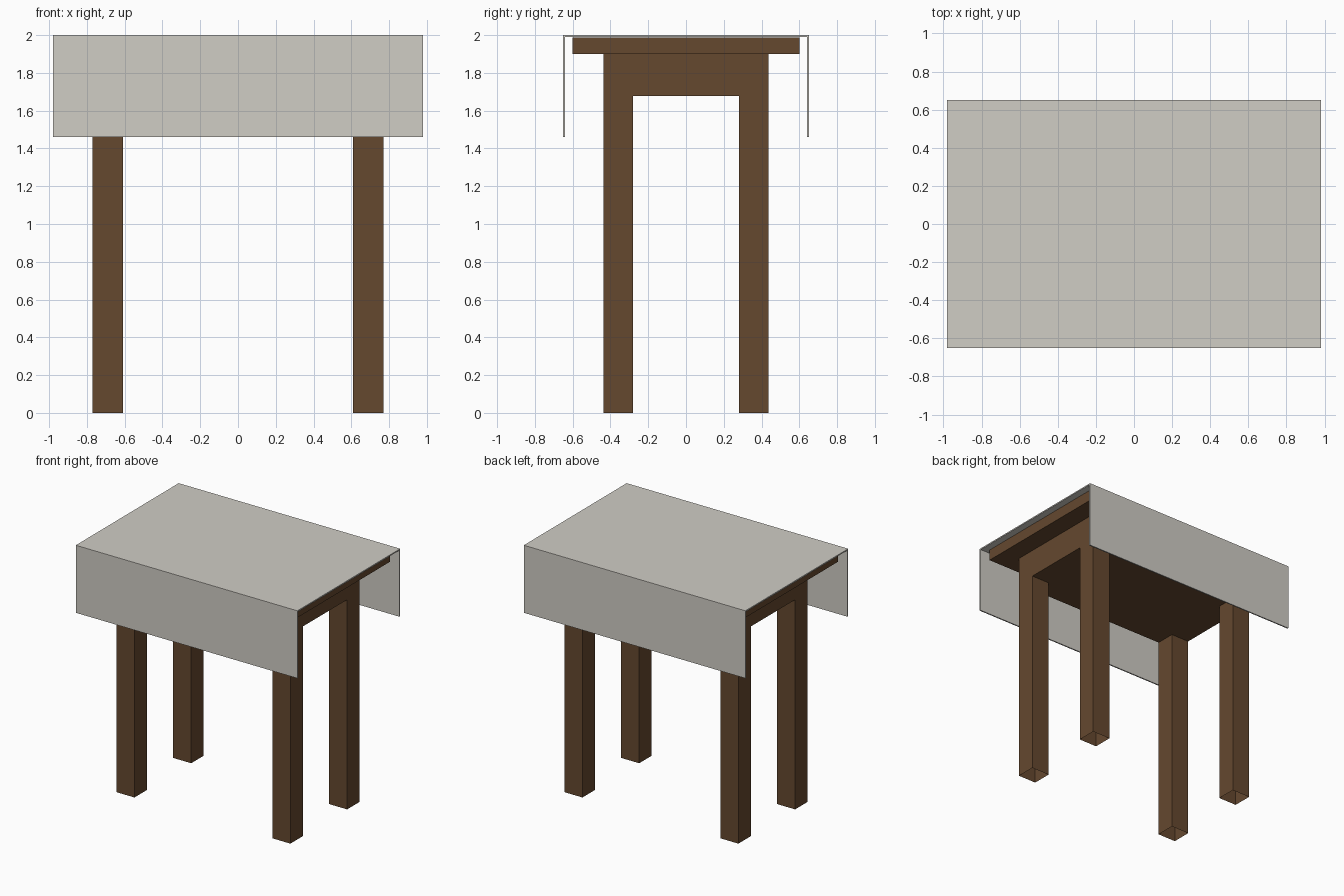
import bpy
import bmesh
from mathutils import Matrix, Vector

if "Cube" in bpy.data.objects:
    bpy.data.objects.remove(bpy.data.objects["Cube"])


def material(name, rgb):
    mat = bpy.data.materials.new(name)
    mat.diffuse_color = (*rgb, 1)
    mat.use_nodes = True
    mat.node_tree.nodes["Principled BSDF"].inputs["Base Color"].default_value = mat.diffuse_color
    return mat


wood = material("dark_wood", (0.13, 0.065, 0.028))
linen = material("linen", (0.63, 0.61, 0.56))


def finish(bm, name, mat):
    bmesh.ops.recalc_face_normals(bm, faces=bm.faces)
    mesh = bpy.data.meshes.new(name)
    bm.to_mesh(mesh)
    bm.free()
    mesh.materials.append(mat)
    obj = bpy.data.objects.new(name, mesh)
    bpy.context.collection.objects.link(obj)
    return obj


def box(name, lo, hi, mat, open_ends=False):
    lo, hi = Vector(lo), Vector(hi)
    bm = bmesh.new()
    bmesh.ops.create_cube(bm, size=1, matrix=Matrix.Translation((lo + hi) / 2)
                          @ Matrix.Diagonal((*(hi - lo), 1)))
    if open_ends:
        bm.normal_update()
        ends = [f for f in bm.faces if abs(f.normal.z) > 0.9]
        bmesh.ops.delete(bm, geom=ends, context='FACES_ONLY')
    return finish(bm, name, mat)


# Table top and the solid block under it
box("table_top", (-0.925, -0.6, 1.9), (0.925, 0.6, 1.988), wood)
box("apron_block", (-0.77, -0.437, 1.677), (0.77, 0.437, 1.9), wood)

# Four square legs, open tubes as seen from below
for x_name, sx in (("left", -1), ("right", 1)):
    for y_name, sy in (("front", -1), ("back", 1)):
        xs = sorted((sx * 0.61, sx * 0.77))
        ys = sorted((sy * 0.28, sy * 0.437))
        box(f"{y_name}_{x_name}_leg", (xs[0], ys[0], 0),
            (xs[1], ys[1], 1.677), wood, open_ends=True)

# Tablecloth: thin folded U profile extruded along x
w, t, drop = 0.65, 0.01, 1.46
profile = [(-w, drop), (-w, 2), (w, 2), (w, drop),
           (w - t, drop), (w - t, 2 - t), (-w + t, 2 - t), (-w + t, drop)]
bm = bmesh.new()
face = bm.faces.new([bm.verts.new((-0.98, y, z)) for y, z in profile])
ext = bmesh.ops.extrude_face_region(bm, geom=[face], use_keep_orig=True)
moved = [v for v in ext["geom"] if isinstance(v, bmesh.types.BMVert)]
bmesh.ops.translate(bm, verts=moved, vec=(1.96, 0, 0))
finish(bm, "tablecloth", linen)
